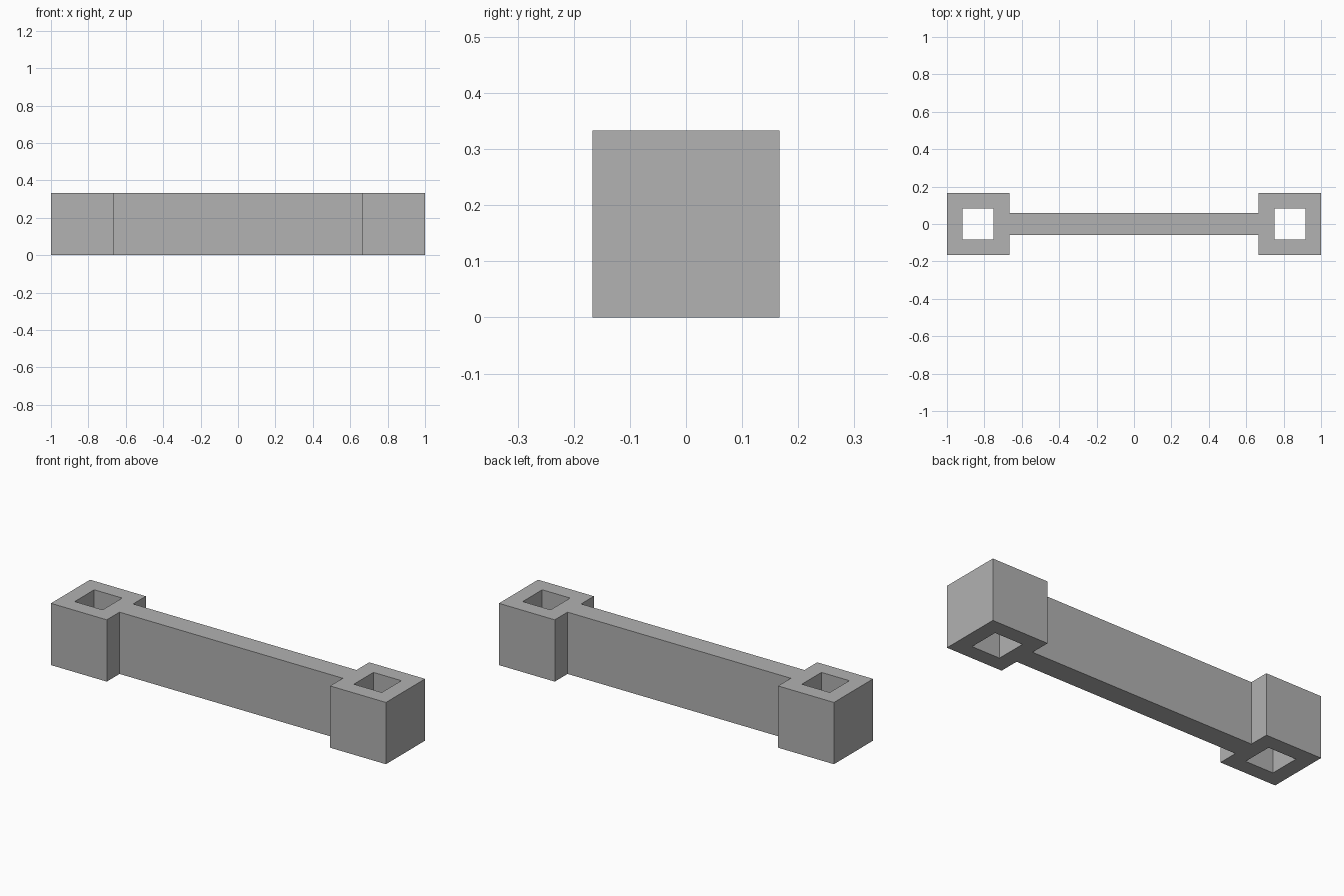
import bpy, bmesh
from mathutils import Vector

cube = bpy.data.objects.get("Cube")
if cube:
    bpy.data.objects.remove(cube, do_unlink=True)

HEIGHT = 1 / 3
CENTRE = 5 / 6      # x of each square socket
OUTER = 1 / 6       # half width of a socket block
HOLE = 1 / 12       # half width of the through hole
WEB = 0.058         # half thickness of the connecting bar

grey = bpy.data.materials.new("plain_grey")
grey.use_nodes = True
colour = (0.445, 0.445, 0.445, 1)
grey.diffuse_color = colour
grey.node_tree.nodes["Principled BSDF"].inputs["Base Color"].default_value = colour

bm = bmesh.new()


def plan_face(points):
    """Flat face of the floor plan."""
    bm.faces.new([bm.verts.new((x, y, 0)) for x, y in points])


def square(centre, half):
    return [(centre - half, -half), (centre + half, -half),
            (centre + half, half), (centre - half, half)]


# Connecting bar
inner = CENTRE - OUTER
plan_face([(-inner, -WEB), (inner, -WEB), (inner, WEB), (-inner, WEB)])

# Square sockets: four mitred strips around each hole
for side in (-1, 1):
    outside = square(side * CENTRE, OUTER)
    inside = square(side * CENTRE, HOLE)
    for i in range(4):
        j = (i + 1) % 4
        strip = [outside[i], outside[j], inside[j], inside[i]]
        # The strip facing the bar also carries the bar's corners
        if outside[i][0] == outside[j][0] and abs(outside[i][0]) < CENTRE:
            x = side * inner
            way = 1 if outside[j][1] > 0 else -1
            strip[1:1] = [(x, -way * WEB), (x, way * WEB)]
        plan_face(strip)

# Raise the joined plan into a solid
bmesh.ops.remove_doubles(bm, verts=bm.verts[:], dist=0.0005)
raised = bmesh.ops.extrude_face_region(bm, geom=bm.faces[:], use_keep_orig=True)
top = [v for v in raised["geom"] if isinstance(v, bmesh.types.BMVert)]
bmesh.ops.translate(bm, verts=top, vec=Vector((0, 0, HEIGHT)))
bmesh.ops.recalc_face_normals(bm, faces=bm.faces[:])

mesh = bpy.data.meshes.new("socketed_link_bar")
bm.to_mesh(mesh)
bm.free()
mesh.materials.append(grey)
link_bar = bpy.data.objects.new("socketed_link_bar", mesh)
bpy.context.collection.objects.link(link_bar)
